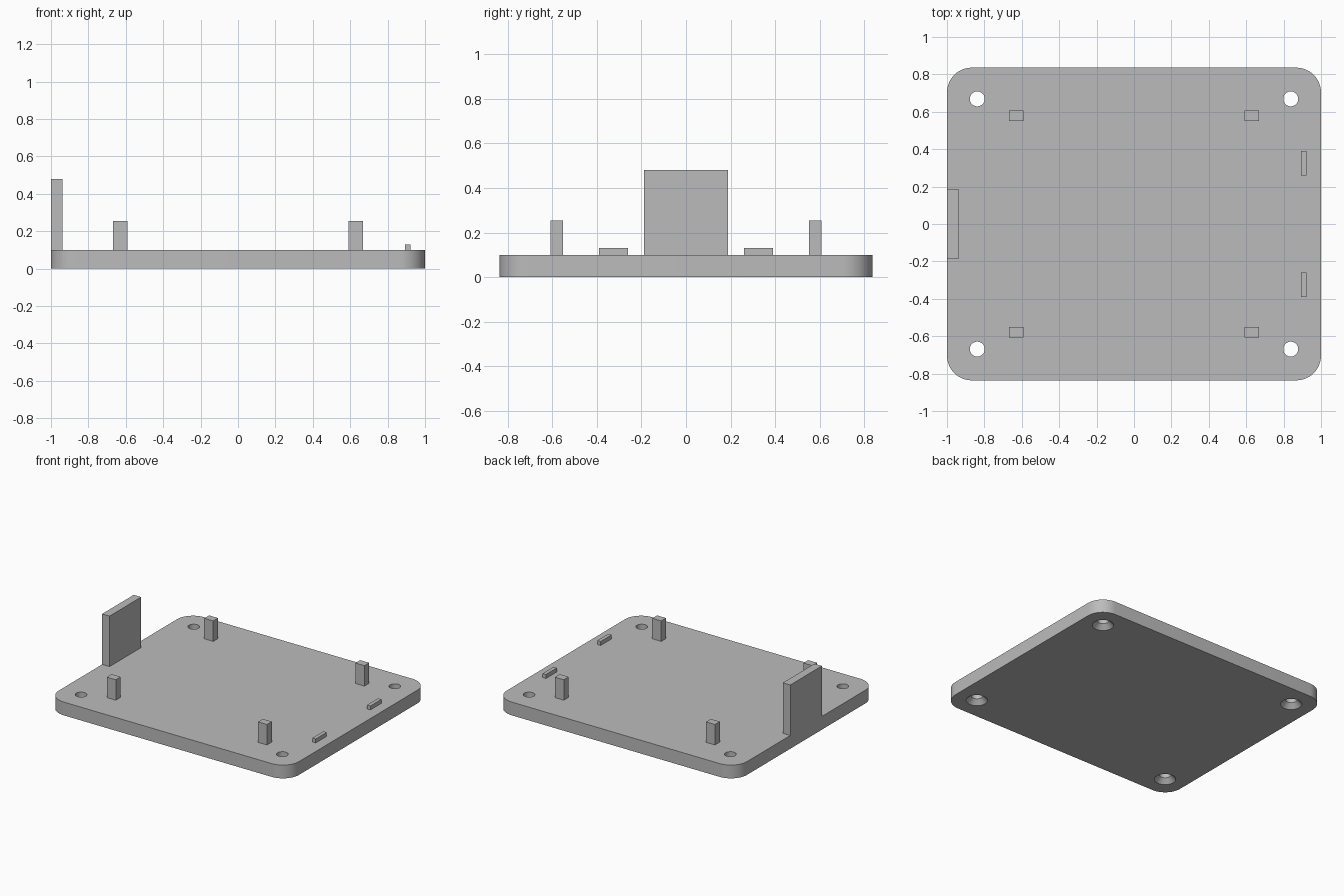
import bpy, bmesh, math

if "Cube" in bpy.data.objects:
    bpy.data.objects.remove(bpy.data.objects["Cube"])

gray = bpy.data.materials.new("plain gray")
gray.diffuse_color = (0.5, 0.5, 0.5, 1)
gray.use_nodes = True
gray.node_tree.nodes["Principled BSDF"].inputs["Base Color"].default_value = gray.diffuse_color

PLATE_TOP = 0.10


def finish(bm, name):
    bmesh.ops.recalc_face_normals(bm, faces=bm.faces)
    mesh = bpy.data.meshes.new(name)
    bm.to_mesh(mesh)
    bm.free()
    mesh.materials.append(gray)
    obj = bpy.data.objects.new(name, mesh)
    bpy.context.collection.objects.link(obj)
    return obj


def stack_rings(bm, rings):
    """Skin a list of equal-length point rings into a closed solid."""
    loops = [[bm.verts.new(p) for p in ring] for ring in rings]
    n = len(loops[0])
    for a, b in zip(loops, loops[1:]):
        for i in range(n):
            j = (i + 1) % n
            bm.faces.new((a[i], a[j], b[j], b[i]))
    bm.faces.new(loops[0][::-1])
    bm.faces.new(loops[-1])


def box(name, x0, x1, y0, y1, z1):
    bm = bmesh.new()
    stack_rings(bm, [[(x0, y0, z), (x1, y0, z), (x1, y1, z), (x0, y1, z)]
                     for z in (PLATE_TOP, z1)])
    return finish(bm, name)


# Base plate with rounded corners
HX, HY, R, STEPS = 1.0, 0.836, 0.133, 12
outline = []
for k, (sx, sy) in enumerate([(1, 1), (-1, 1), (-1, -1), (1, -1)]):
    for s in range(STEPS + 1):
        a = math.pi / 2 * (k + s / STEPS)
        outline.append((sx * (HX - R) + R * math.cos(a),
                        sy * (HY - R) + R * math.sin(a)))
bm = bmesh.new()
stack_rings(bm, [[(x, y, z) for x, y in outline] for z in (0, PLATE_TOP)])
plate = finish(bm, "base_plate")

# Screw holes, countersunk from below
bm = bmesh.new()
for cx in (-0.838, 0.838):
    for cy in (-0.669, 0.669):
        stack_rings(bm, [[(cx + r * math.cos(i * math.tau / 32),
                           cy + r * math.sin(i * math.tau / 32), z) for i in range(32)]
                         for r, z in ((0.083, -0.01), (0.073, 0), (0.04, 0.035), (0.04, 0.15))])
cutter = finish(bm, "screw_hole_cutter")
cutter.hide_render = True

cut = plate.modifiers.new("screw_holes", "BOOLEAN")
cut.operation = "DIFFERENCE"
cut.solver = "EXACT"
cut.object = cutter
bpy.context.view_layer.objects.active = plate
plate.select_set(True)
bpy.ops.object.modifier_apply(modifier=cut.name)
bpy.data.objects.remove(cutter)
bpy.ops.object.shade_smooth_by_angle(angle=math.radians(30))

# Upright tab on the left edge
box("upright_tab", -1.0, -0.938, -0.188, 0.188, 0.48)

# Four support pegs and two low ribs near the right edge
for side, sy in (("front", -1), ("back", 1)):
    ya, yb = sorted((sy * 0.551, sy * 0.608))
    box(f"{side}_left_peg", -0.667, -0.592, ya, yb, 0.254)
    box(f"{side}_right_peg", 0.592, 0.667, ya, yb, 0.254)
    ya, yb = sorted((sy * 0.26, sy * 0.391))
    box(f"{side}_low_rib", 0.893, 0.921, ya, yb, 0.13)
